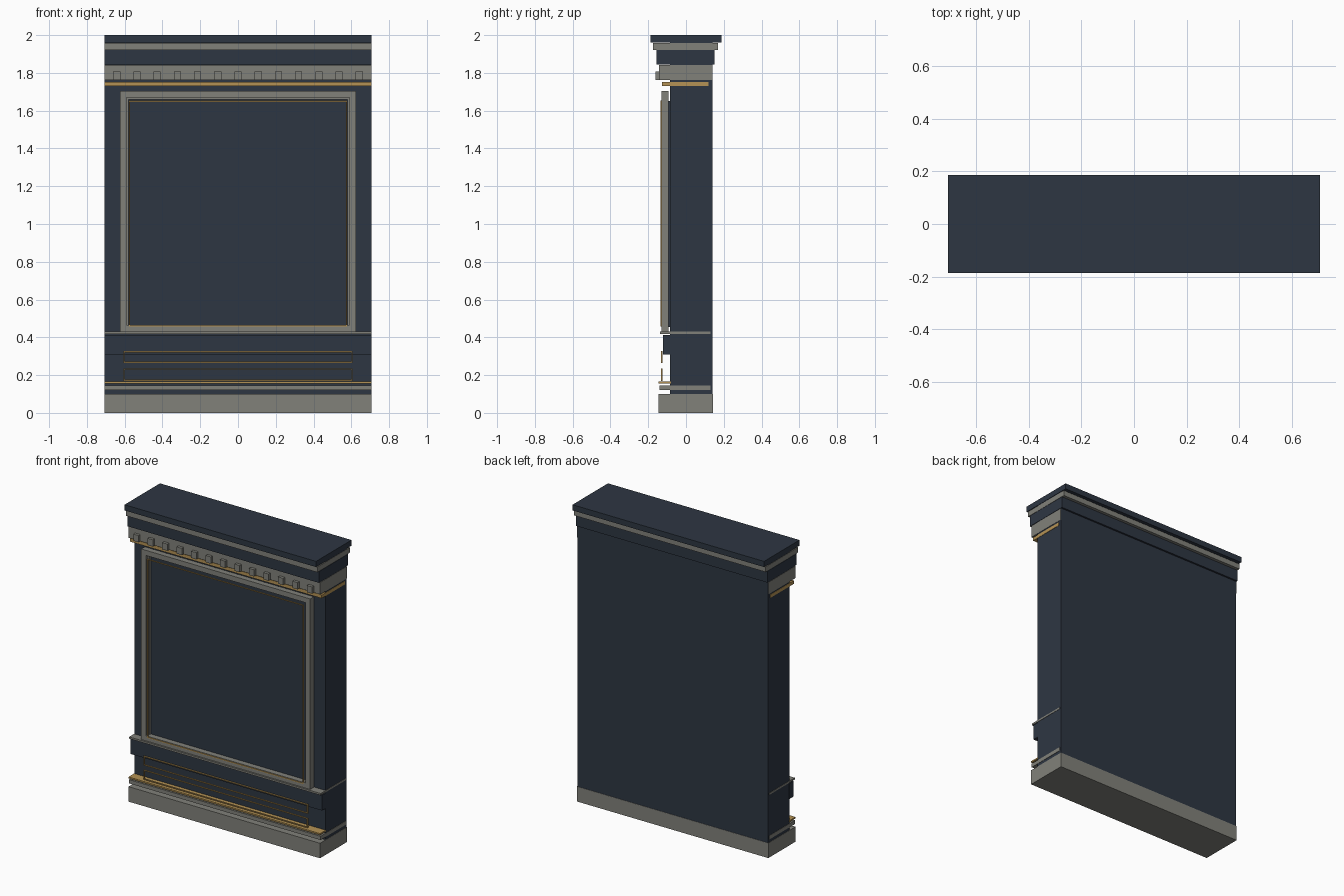
import bpy

cube = bpy.data.objects.get("Cube")
if cube:
    bpy.data.objects.remove(cube, do_unlink=True)


def make_material(name, rgb):
    mat = bpy.data.materials.new(name)
    mat.use_nodes = True
    mat.diffuse_color = (*rgb, 1)
    mat.node_tree.nodes["Principled BSDF"].inputs["Base Color"].default_value = (*rgb, 1)
    return mat


navy = make_material("dark navy", (0.027, 0.037, 0.055))
stone = make_material("warm grey", (0.22, 0.22, 0.195))
gold = make_material("gold", (0.46, 0.29, 0.09))


def mesh_object(name, verts, faces, mat):
    mesh = bpy.data.meshes.new(name)
    mesh.from_pydata(verts, [], faces)
    mesh.materials.append(mat)
    obj = bpy.data.objects.new(name, mesh)
    bpy.context.collection.objects.link(obj)
    return obj


def box(name, mat, xs, ys, zs):
    verts = [(x, y, z) for x in xs for y in ys for z in zs]
    faces = [(0, 1, 3, 2), (4, 6, 7, 5), (0, 4, 5, 1),
             (2, 3, 7, 6), (0, 2, 6, 4), (1, 5, 7, 3)]
    return mesh_object(name, verts, faces, mat)


def frame(name, mat, half_width, ys, zs, border):
    """Rectangular ring standing upright, open in the middle."""
    verts = []
    for y in ys:
        for inset in (0, border):
            w, lo, hi = half_width - inset, zs[0] + inset, zs[1] - inset
            verts += [(-w, y, lo), (w, y, lo), (w, y, hi), (-w, y, hi)]
    faces = []
    for i in range(4):
        j = (i + 1) % 4
        faces += [(i, j, j + 4, i + 4), (i + 8, i + 12, j + 12, j + 8),
                  (i, i + 8, j + 8, j), (i + 4, j + 4, j + 12, i + 12)]
    return mesh_object(name, verts, faces, mat)


HALF = 0.708
WALL_FRONT, WALL_BACK = -0.085, 0.14

# Main wall, a hair narrower than the mouldings
box("wall", navy, (-HALF + 0.002, HALF - 0.002), (WALL_FRONT, WALL_BACK), (0.002, 1.99))

# Full-width mouldings: name, colour, depth range, height range
mouldings = [
    ("plinth", stone, (-0.145, 0.142), (0, 0.10)),
    ("plinth_moulding", stone, (-0.14, 0.13), (0.12, 0.145)),
    ("plinth_gold_strip", gold, (-0.145, -0.08), (0.155, 0.165)),
    ("ledge", navy, (-0.123, -0.08), (0.31, 0.412)),
    ("sill", stone, (-0.138, 0.13), (0.418, 0.43)),
    ("upper_gold_strip", gold, (-0.127, 0.12), (1.73, 1.752)),
    ("dentil_band", stone, (-0.143, 0.139), (1.762, 1.842)),
    ("cornice_lower", navy, (-0.157, 0.152), (1.845, 1.92)),
    ("cornice_middle", stone, (-0.174, 0.17), (1.922, 1.957)),
    ("cornice_top", navy, (-0.187, 0.187), (1.962, 2.0)),
]
for name, mat, ys, zs in mouldings:
    box(name, mat, (-HALF, HALF), ys, zs)

# Row of dentils under the cornice
COUNT = 13
for i in range(COUNT):
    x = (i - (COUNT - 1) / 2) * 0.107
    box(f"dentil_{i + 1}", stone, (x - 0.019, x + 0.019), (-0.162, -0.14), (1.762, 1.807))

# Large framed panel
box("panel", navy, (-0.59, 0.59), (-0.092, -0.08), (0.455, 1.65))
frame("panel_frame", stone, 0.625, (-0.13, -0.092), (0.432, 1.705), 0.034)
frame("panel_inner_frame", stone, 0.591, (-0.105, -0.092), (0.44, 1.671), 0.012)
frame("panel_gold_trim", gold, 0.577, (-0.135, -0.129), (0.457, 1.653), 0.006)

# Slim gold frames on the lower section
for label, zs in (("upper", (0.265, 0.327)), ("lower", (0.17, 0.235))):
    frame(f"{label}_gold_frame", gold, 0.607, (-0.133, -0.125), zs, 0.006)
